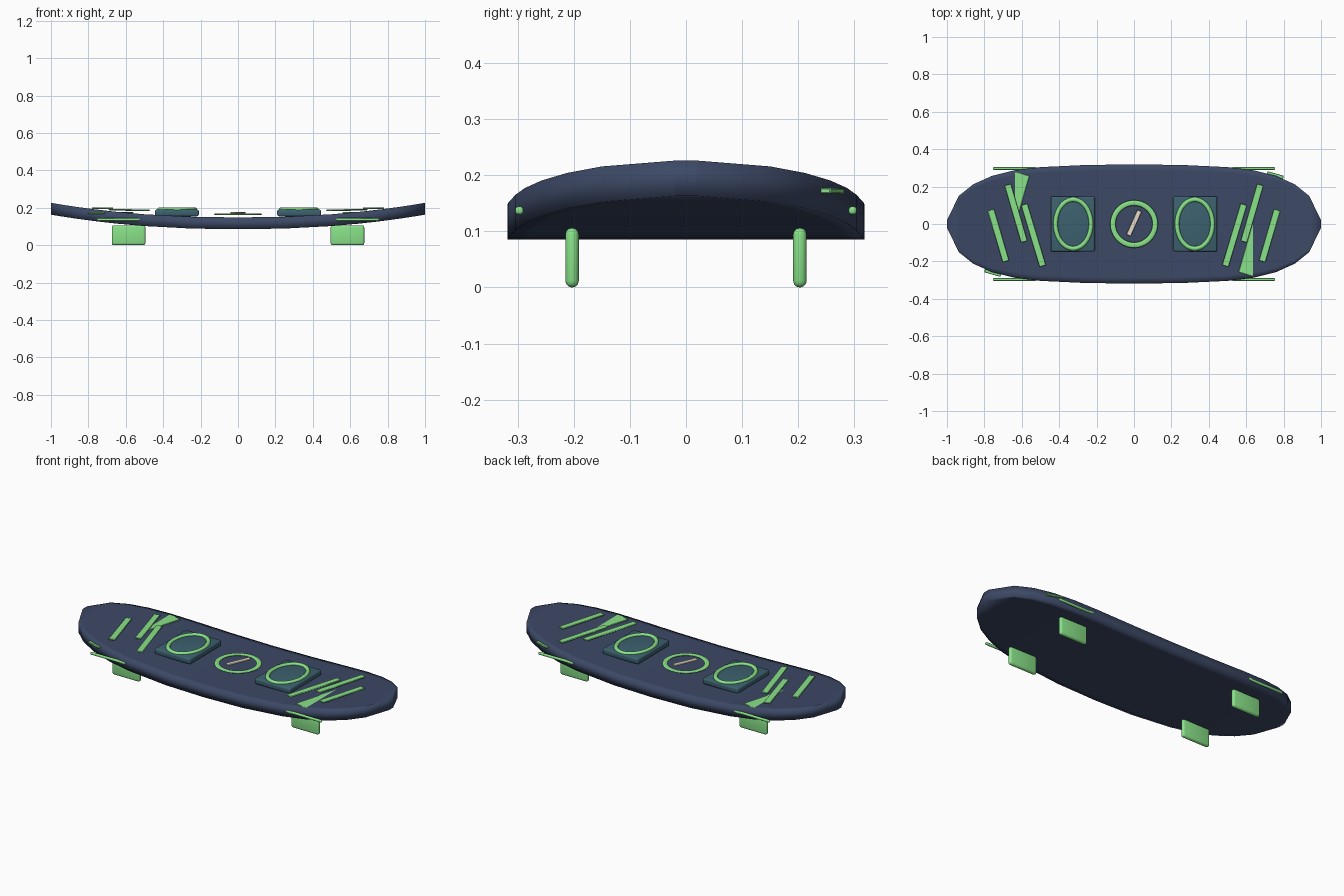
import bpy, bmesh
from math import radians, atan2, hypot, cos, sin, pi

if "Cube" in bpy.data.objects:
    bpy.data.objects.remove(bpy.data.objects["Cube"])


def material(name, rgb):
    m = bpy.data.materials.new(name)
    m.diffuse_color = (*rgb, 1)
    m.use_nodes = True
    m.node_tree.nodes["Principled BSDF"].inputs["Base Color"].default_value = m.diffuse_color
    return m


navy = material("navy", (0.045, 0.065, 0.13))
green = material("green", (0.25, 0.76, 0.25))
teal = material("teal", (0.045, 0.12, 0.16))
cream = material("cream", (0.78, 0.71, 0.58))


def finish(name, bm, mat, angle=40):
    bmesh.ops.recalc_face_normals(bm, faces=bm.faces)
    me = bpy.data.meshes.new(name)
    bm.to_mesh(me)
    bm.free()
    ob = bpy.data.objects.new(name, me)
    bpy.context.collection.objects.link(ob)
    me.materials.append(mat)
    bpy.ops.object.select_all(action='DESELECT')
    ob.select_set(True)
    bpy.context.view_layer.objects.active = ob
    bpy.ops.object.shade_smooth_by_angle(angle=radians(angle))
    return ob


def box(name, loc, size, mat, bevel=0.0, rot=0.0, segments=3):
    bm = bmesh.new()
    bmesh.ops.create_cube(bm, size=1)
    bmesh.ops.scale(bm, vec=size, verts=bm.verts)
    if bevel:
        bmesh.ops.bevel(bm, geom=bm.edges[:], offset=bevel, segments=segments,
                        profile=0.5, affect='EDGES')
    ob = finish(name, bm, mat)
    ob.location = loc
    ob.rotation_euler.z = rot
    return ob


def strip(name, a, b, width, z, thick=0.007):
    dx, dy = b[0] - a[0], b[1] - a[1]
    box(name, ((a[0] + b[0]) / 2, (a[1] + b[1]) / 2, z),
        (hypot(dx, dy), width, thick), green, 0.002, atan2(dy, dx), 1)


def ring(name, loc, rx, ry, tube, tube_z, n=40, m=10):
    bm = bmesh.new()
    loops = []
    for i in range(n):
        t = 2 * pi * i / n
        loops.append([bm.verts.new(((rx + tube * cos(p)) * cos(t),
                                    (ry + tube * cos(p)) * sin(t),
                                    tube_z * sin(p)))
                      for p in (2 * pi * j / m for j in range(m))])
    for i in range(n):
        a, b = loops[i], loops[(i + 1) % n]
        for j in range(m):
            k = (j + 1) % m
            bm.faces.new((a[j], b[j], b[k], a[k]))
    finish(name, bm, green, 180).location = loc


# Board: rockered loft through half-width stations
half = [(1, 0.02), (0.937, 0.15), (0.86, 0.212), (0.76, 0.257), (0.64, 0.287),
        (0.5, 0.304), (0.25, 0.316), (0, 0.318)]
stations = [(-x, w) for x, w in half] + half[-2::-1]
across = [-1, -0.9, -0.5, 0, 0.5, 0.9, 1]
bm = bmesh.new()
sections = []
for x, w in stations:
    z = 0.085 + 0.078 * abs(x) ** 2.2
    sections.append([bm.verts.new((x, w * f, z)) for f in across] +
                    [bm.verts.new((x, w * f, z + 0.063)) for f in reversed(across)])
n = len(sections[0])
for a, b in zip(sections, sections[1:]):
    for j in range(n):
        bm.faces.new((a[j], b[j], b[(j + 1) % n], a[(j + 1) % n]))
bm.faces.new(sections[0])
bm.faces.new(sections[-1])
finish("board", bm, navy, 180)

for s, side in ((-1, "left"), (1, "right")):
    # Foot pads with oval strap rings
    box(f"{side}_foot_pad", (s * 0.327, 0, 0.172), (0.235, 0.296, 0.036), teal, 0.01)
    ring(f"{side}_strap_ring", (s * 0.325, 0, 0.19), 0.095, 0.131, 0.012, 0.011)

    # Deck stripes, partly sunk into the curved deck
    strip(f"{side}_wide_stripe", (s * 0.68 - 0.078, -0.27), (s * 0.68 + 0.078, 0.27),
          0.09, 0.172, 0.01)
    strip(f"{side}_outer_stripe", (s * 0.765, 0.075), (s * 0.685, -0.2), 0.036, 0.197)
    strip(f"{side}_middle_stripe", (s * 0.675, 0.21), (s * 0.587, -0.095), 0.036, 0.19)
    strip(f"{side}_inner_stripe", (s * 0.587, 0.105), (s * 0.488, -0.225), 0.036, 0.187)

    # Fins and edge rails
    for t, end in ((-1, "front"), (1, "back")):
        box(f"{side}_{end}_fin", (s * 0.585, t * 0.203, 0.053), (0.18, 0.024, 0.106),
            green, 0.0115)
        box(f"{side}_{end}_edge_rail", (s * 0.64, t * 0.297, 0.137), (0.23, 0.014, 0.014),
            green, 0.005)

# Centre ring and marker bar
ring("centre_ring", (0, 0, 0.165), 0.113, 0.113, 0.015, 0.005)
box("centre_bar", (0, 0.005, 0.173), (0.145, 0.026, 0.008), cream, 0.002, radians(66), 1)
